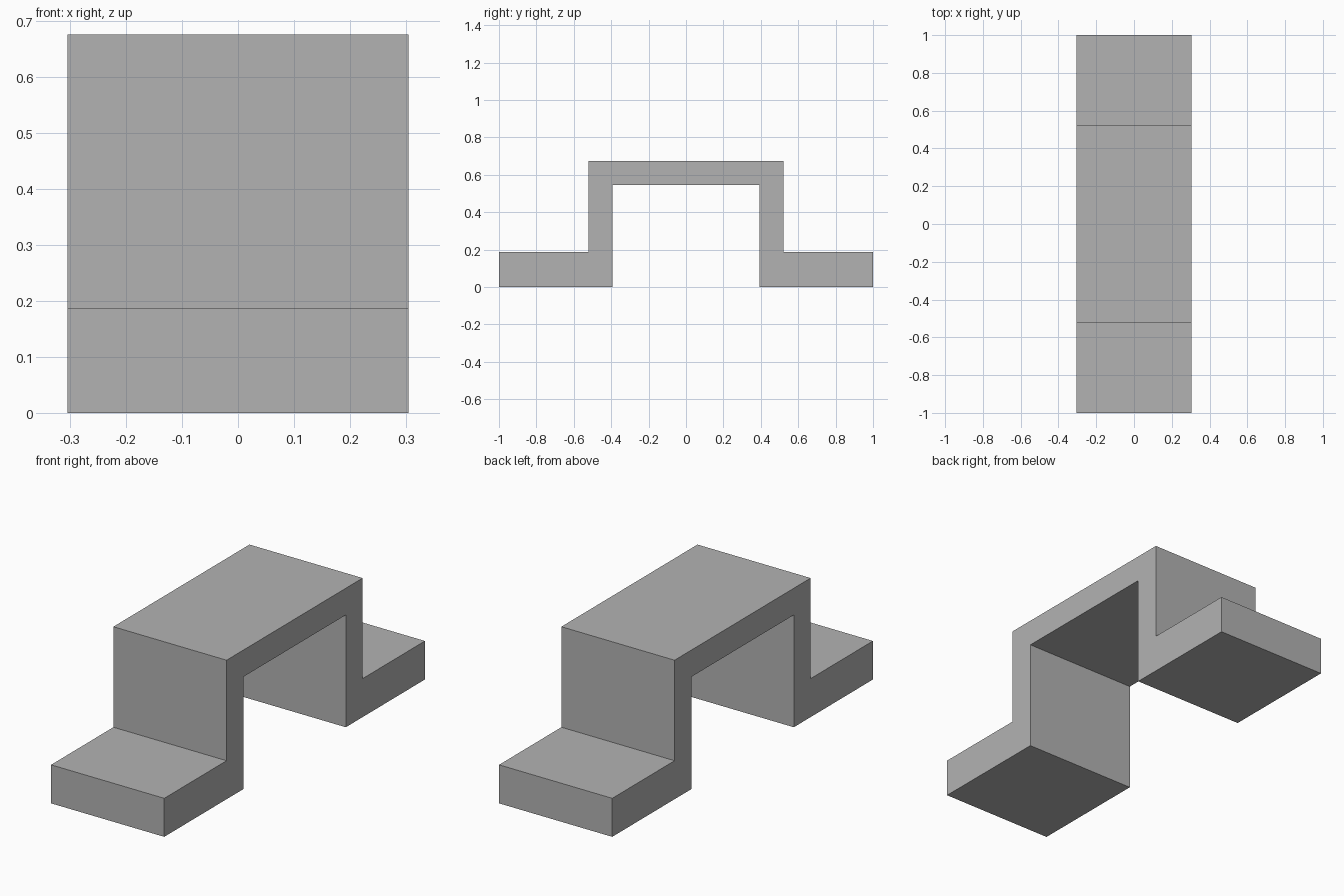
import bpy
import bmesh

default = bpy.data.objects.get("Cube")
if default:
    bpy.data.objects.remove(default, do_unlink=True)

HALF_WIDTH = 0.304

# Plain grey finish
grey = bpy.data.materials.new("plain grey")
grey.use_nodes = True
colour = (0.45, 0.45, 0.45, 1)
grey.diffuse_color = colour
grey.node_tree.nodes["Principled BSDF"].inputs["Base Color"].default_value = colour

# Back half of the side profile (y, z), mirrored to make the front half
half = [(0.393, 0.545), (0.393, 0), (1, 0), (1, 0.187), (0.522, 0.187), (0.522, 0.675)]
profile = half + [(-y, z) for y, z in reversed(half)]

# Stepped bracket: the profile extruded across the width
bm = bmesh.new()
face = bm.faces.new([bm.verts.new((-HALF_WIDTH, y, z)) for y, z in profile])
side = bmesh.ops.extrude_face_region(bm, geom=[face])
moved = [v for v in side["geom"] if isinstance(v, bmesh.types.BMVert)]
bmesh.ops.translate(bm, verts=moved, vec=(2 * HALF_WIDTH, 0, 0))
bmesh.ops.recalc_face_normals(bm, faces=bm.faces)

mesh = bpy.data.meshes.new("stepped_bracket")
bm.to_mesh(mesh)
bm.free()
mesh.materials.append(grey)
bracket = bpy.data.objects.new("stepped_bracket", mesh)
bpy.context.collection.objects.link(bracket)
